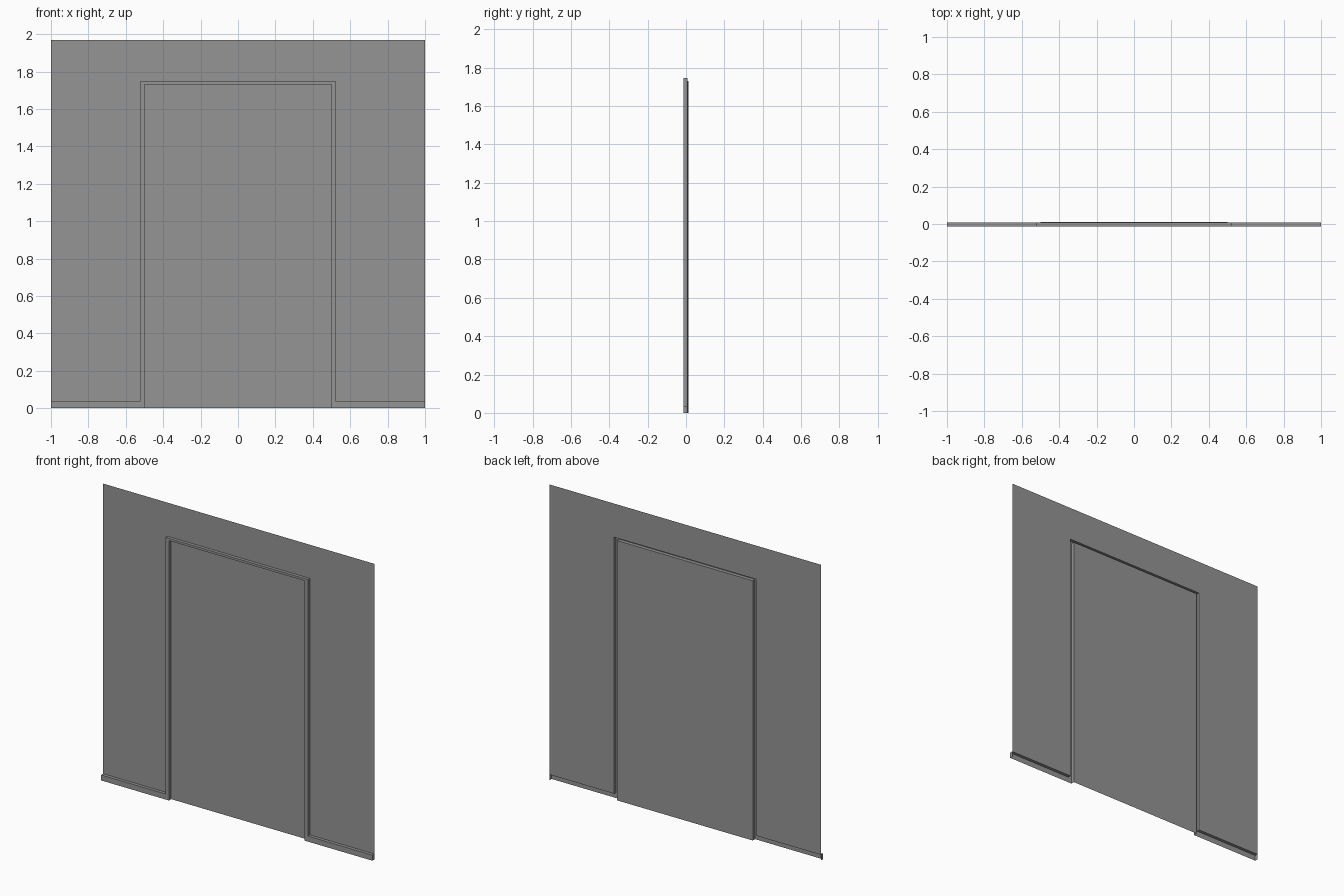
import bpy

if "Cube" in bpy.data.objects:
    bpy.data.objects.remove(bpy.data.objects["Cube"], do_unlink=True)

# Main dimensions
HALF_WIDTH, WALL_TOP = 1.0, 1.97
FRAME_X, FRAME_TOP = 0.524, 1.746
DOOR_X, DOOR_TOP = 0.5, 1.731
SKIRT_TOP = 0.037
FRONT, WALL_Y, DOOR_Y, SEAM_Y = -0.013, 0.008, 0.011, 0.013
SEAM_X = 0.002

grey = bpy.data.materials.new("mid_grey")
grey.use_nodes = True
grey.diffuse_color = (0.3, 0.3, 0.3, 1)
grey.node_tree.nodes["Principled BSDF"].inputs["Base Color"].default_value = grey.diffuse_color


def loft(name, *rails):
    """Join neighbouring rails of equal length with a strip of quads."""
    n = len(rails[0])
    verts = [p for rail in rails for p in rail]
    faces = []
    for r in range(len(rails) - 1):
        for i in range(n - 1):
            a, b = r * n + i, (r + 1) * n + i
            faces.append((a, b, b + 1, a + 1))
    mesh = bpy.data.meshes.new(name)
    mesh.from_pydata(verts, [], faces)
    mesh.materials.append(grey)
    obj = bpy.data.objects.new(name, mesh)
    bpy.context.collection.objects.link(obj)
    return obj


def arch(x, top, y, bottom=0.0):
    """Path up one side of the doorway, across, and down the other."""
    return [(-x, y, bottom), (-x, y, top), (x, y, top), (x, y, bottom)]


# Thin wall sheet around the doorway
loft("wall",
     arch(HALF_WIDTH, WALL_TOP, WALL_Y, SKIRT_TOP),
     arch(FRAME_X, FRAME_TOP, WALL_Y, SKIRT_TOP))

# Raised door frame, open at the back
loft("frame_outer_edge",
     arch(FRAME_X, FRAME_TOP, WALL_Y, SKIRT_TOP),
     arch(FRAME_X, FRAME_TOP, FRONT, SKIRT_TOP))
loft("door_frame",
     arch(FRAME_X, FRAME_TOP, FRONT),
     arch(DOOR_X, DOOR_TOP, FRONT),
     arch(DOOR_X, DOOR_TOP, DOOR_Y))

# Skirting boards with capped outer ends, and the two door leaves
for side, sign in (("right", -1), ("left", 1)):
    x0, x1 = sorted((sign * HALF_WIDTH, sign * FRAME_X))
    profile = [(WALL_Y, SKIRT_TOP), (FRONT, SKIRT_TOP), (FRONT, 0)]
    loft(side + "_skirting", *[[(x0, y, z), (x1, y, z)] for y, z in profile])

    end = sign * HALF_WIDTH
    depth = (WALL_Y, FRONT) if sign < 0 else (FRONT, WALL_Y)
    loft(side + "_skirting_end",
         *[[(end, y, z) for y in depth] for z in (SKIRT_TOP, 0)])

    x0, x1 = sorted((sign * DOOR_X, sign * SEAM_X))
    loft(side + "_door",
         *[[(x0, DOOR_Y, z), (x1, DOOR_Y, z)] for z in (DOOR_TOP, 0)])

# Shallow groove where the doors meet
groove = [(-SEAM_X, DOOR_Y), (-SEAM_X, SEAM_Y), (SEAM_X, SEAM_Y), (SEAM_X, DOOR_Y)]
loft("door_seam", *[[(x, y, z) for x, y in groove] for z in (DOOR_TOP, 0)])
